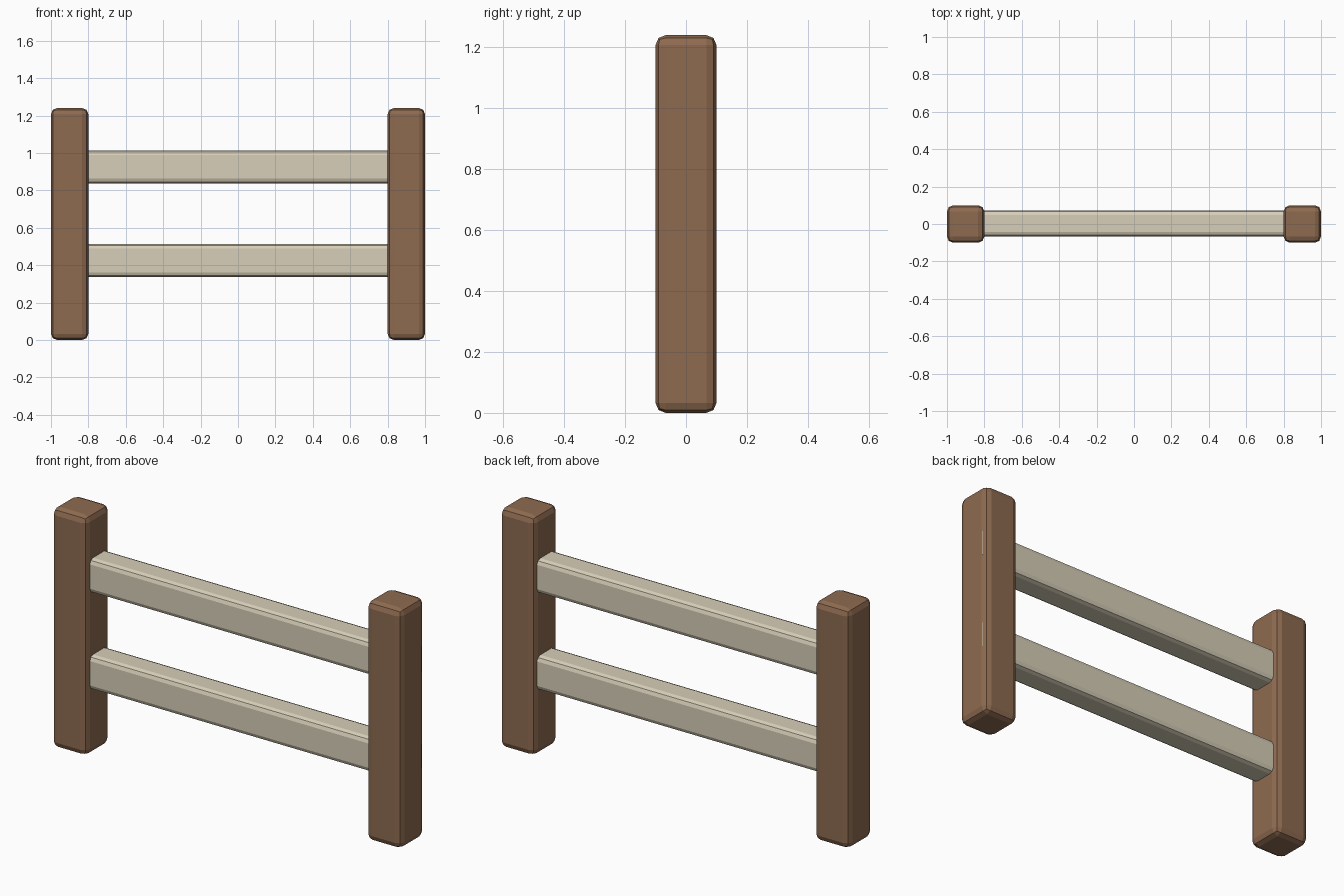
import bpy
import bmesh

if "Cube" in bpy.data.objects:
    bpy.data.objects.remove(bpy.data.objects["Cube"])


def material(name, color):
    m = bpy.data.materials.new(name)
    m.diffuse_color = color
    m.use_nodes = True
    m.node_tree.nodes["Principled BSDF"].inputs["Base Color"].default_value = m.diffuse_color
    return m


def beveled_box(name, center, size, bevel, mat, open_ends=False):
    bm = bmesh.new()
    bmesh.ops.create_cube(bm, size=1)
    bmesh.ops.scale(bm, vec=size, verts=bm.verts)
    # rails are rounded only along their length
    edges = [e for e in bm.edges
             if not open_ends or abs(e.verts[0].co.x - e.verts[1].co.x) > 0.5]
    bmesh.ops.bevel(bm, geom=edges, offset=bevel, segments=2,
                    profile=0.5, affect='EDGES')
    mesh = bpy.data.meshes.new(name)
    bm.to_mesh(mesh)
    bm.free()
    mesh.materials.append(mat)
    obj = bpy.data.objects.new(name, mesh)
    obj.location = center
    bpy.context.collection.objects.link(obj)
    return obj


brown = material("brown_wood", (0.27, 0.145, 0.08, 1))
cream = material("cream_wood", (0.68, 0.62, 0.48, 1))

# Two upright posts
for side, x in (("left", -0.9), ("right", 0.9)):
    beveled_box(side + "_post", (x, 0, 0.62), (0.2, 0.2, 1.24), 0.033, brown)

# Two horizontal rails running through the posts
for level, z in (("lower", 0.425), ("upper", 0.925)):
    beveled_box(level + "_rail", (0, 0.003, z), (1.996, 0.14, 0.176), 0.025,
                cream, open_ends=True)
